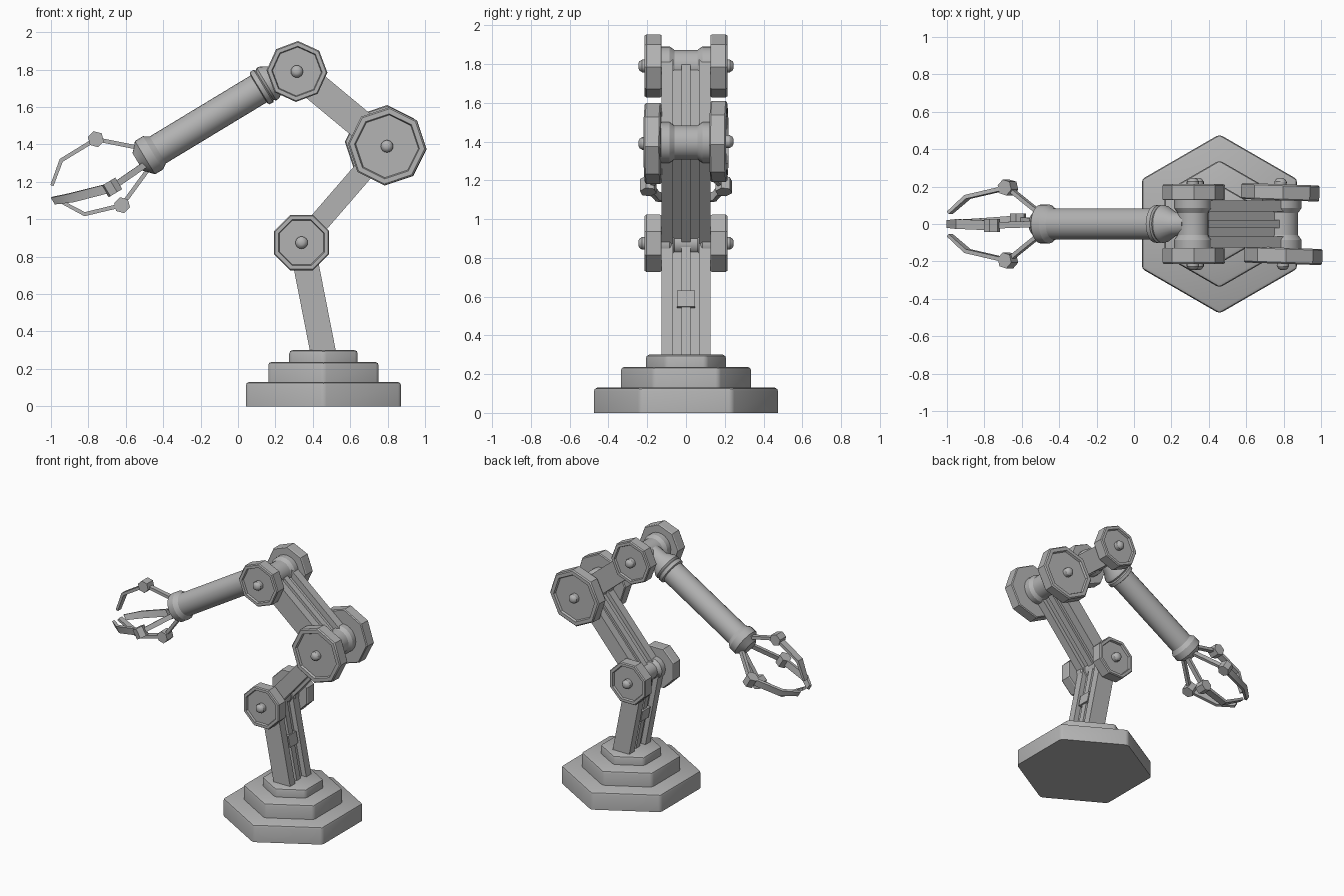
import bpy, bmesh, math
from mathutils import Vector

if "Cube" in bpy.data.objects:
    bpy.data.objects.remove(bpy.data.objects["Cube"], do_unlink=True)

grey = bpy.data.materials.new("machine_grey")
grey.use_nodes = True
GREY = (0.45, 0.45, 0.45, 1)
grey.diffuse_color = GREY
grey.node_tree.nodes["Principled BSDF"].inputs["Base Color"].default_value = GREY
parts = []
X, Y, Z = Vector((1, 0, 0)), Vector((0, 1, 0)), Vector((0, 0, 1))


def finish(name, bm):
    bmesh.ops.remove_doubles(bm, verts=bm.verts, dist=0.00005)
    bmesh.ops.recalc_face_normals(bm, faces=bm.faces)
    mesh = bpy.data.meshes.new(name)
    bm.to_mesh(mesh)
    bm.free()
    mesh.materials.append(grey)
    obj = bpy.data.objects.new(name, mesh)
    bpy.context.collection.objects.link(obj)
    parts.append(obj)
    return obj


def loft(bm, rings):
    """Skin consecutive rings of vertices and close both ends."""
    n = len(rings[0])
    for a, b in zip(rings, rings[1:]):
        for i in range(n):
            j = (i + 1) % n
            bm.faces.new((a[i], a[j], b[j], b[i]))
    bm.faces.new(rings[0])
    bm.faces.new(rings[-1])


def lathe(name, origin, axis, profile, sides, phase=0.0, bevel=0.0):
    """Turn (distance along axis, radius) pairs around an axis."""
    axis = Vector(axis).normalized()
    ref = X if abs(axis.x) < 0.5 else Y
    e1 = (ref - axis * ref.dot(axis)).normalized()
    e2 = axis.cross(e1)
    bm = bmesh.new()
    rings = []
    for s, r in profile:
        ring = []
        for i in range(sides):
            a = math.radians(phase) + math.tau * i / sides
            ring.append(bm.verts.new(Vector(origin) + axis * s
                                     + (e1 * math.cos(a) + e2 * math.sin(a)) * r))
        rings.append(ring)
    loft(bm, rings)
    if bevel:
        low = min(v.co.z for v in bm.verts) + 0.001
        edges = [e for e in bm.edges if max(v.co.z for v in e.verts) > low]
        bmesh.ops.bevel(bm, geom=edges, offset=bevel, segments=2,
                        profile=0.5, affect='EDGES')
    return finish(name, bm)


def strip(name, points, side, width, thick, tip=1.0):
    """Sweep a rectangle along a path; side is the direction of its width."""
    side = Vector(side).normalized()
    pts = [Vector(p) for p in points]
    bm = bmesh.new()
    rings = []
    for i, p in enumerate(pts):
        tangent = (pts[min(i + 1, len(pts) - 1)] - pts[max(i - 1, 0)]).normalized()
        normal = tangent.cross(side).normalized()
        k = tip if i == len(pts) - 1 else 1.0
        w, t = side * width * k / 2, normal * thick * k / 2
        rings.append([bm.verts.new(p + o) for o in (w + t, w - t, -w - t, -w + t)])
    loft(bm, rings)
    return finish(name, bm)


# Stepped hexagonal base
for name, z0, z1, half in (("base_bottom", 0, 0.13, 0.415),
                           ("base_middle", 0.13, 0.237, 0.295),
                           ("base_top", 0.237, 0.3, 0.183)):
    r = half / math.cos(math.pi / 6)
    lathe(name, (0.457, 0, 0), Z, [(z0, r), (z1, r)], 6, 30, 0.018)

# Joint centres
foot = Vector((0.457, 0, 0.28))
elbow_low = Vector((0.34, 0, 0.875))
elbow_mid = Vector((0.79, 0, 1.395))
elbow_top = Vector((0.315, 0, 1.79))

# Arm links: two side plates, a recessed web and a centre rail
for name, p, q, depth in (("lower_arm", foot, elbow_low, 0.136),
                          ("middle_arm", elbow_low, elbow_mid, 0.11),
                          ("upper_arm", elbow_mid, elbow_top, 0.154)):
    for label, s in (("front", -1), ("back", 1)):
        off = Y * 0.096 * s
        strip(f"{name}_{label}_plate", [p + off, q + off], Y, 0.06, depth)
    strip(name + "_web", [p, q], Y, 0.14, depth * 0.45)
    strip(name + "_rail", [p, q], Y, 0.045, depth * 0.75)

# Clip on the lower arm rail
strip("lower_arm_clip", [foot.lerp(elbow_low, 0.43), foot.lerp(elbow_low, 0.57)],
      Y, 0.095, 0.125)

# Joints: spool between two octagonal discs with recessed faces and pins
for name, c, R, hub, flare, phase, skew in (
        ("low_joint", elbow_low, 0.16, 0.06, 0.08, 22.5, 0),
        ("mid_joint", elbow_mid, 0.21, 0.088, 0.105, 4, 1),
        ("top_joint", elbow_top, 0.163, 0.083, 0.1, 2, 0)):
    spool = [(0.13, flare), (0.085, flare), (0.06, hub)]
    lathe(name + "_spool", c, Y, [(-s, r) for s, r in spool] + spool[::-1], 24)
    for label, s in (("front", -1), ("back", 1)):
        centre = c + Vector((-0.014, 0, 0.005)) * s * skew
        axis = Vector((0.035 * skew, 1, 0)) * s
        lathe(f"{name}_{label}_disc", centre, axis,
              [(0.127, R * 0.97), (0.134, R), (0.205, R), (0.213, R * 0.96),
               (0.213, R * 0.83), (0.198, R * 0.8)], 8, phase * s)
        lathe(f"{name}_{label}_pin", centre, axis,
              [(0.19, 0.033), (0.226, 0.033), (0.24, 0.024), (0.246, 0.012)], 16)

# Forearm tube with wrist and collar
wrist = Vector((-0.476, 0, 1.342))
reach = Vector((0.62, 0, 0.375)).normalized()
lathe("forearm", wrist, reach,
      [(-0.07, 0.055), (-0.05, 0.075), (-0.025, 0.104), (0.025, 0.104),
       (0.055, 0.084), (0.685, 0.084), (0.69, 0.1), (0.715, 0.102), (0.722, 0.092),
       (0.735, 0.102), (0.755, 0.098), (0.81, 0.065), (0.89, 0.06)], 24)

# Gripper: four jointed fingers given as root, knuckle, bend and tip
up = Vector((-reach.z, 0, reach.x))
side_path = [(-0.5, 0.055, 1.29), (-0.674, 0.195, 1.17),
             (-0.89, 0.145, 1.115), (-0.985, 0.06, 1.1)]
fingers = (
    ("top_finger", Y, [(-0.52, 0, 1.38), (-0.76, -0.008, 1.428),
                       (-0.945, 0, 1.315), (-0.995, 0, 1.18)]),
    ("bottom_finger", Y, [(-0.47, 0.01, 1.28), (-0.62, 0.02, 1.075),
                          (-0.82, 0.005, 1.027), (-0.985, 0, 1.115)]),
    ("back_finger", up, side_path),
    ("front_finger", up, [(x, -y, z) for x, y, z in side_path]))
for name, side, path in fingers:
    strip(name + "_root", path[:2], side, 0.034, 0.022)
    strip(name + "_claw", path[1:], side, 0.052, 0.022, 0.8)
    lathe(name + "_knuckle", path[1], side, [(-0.036, 0.044), (0.036, 0.044)], 6, 15)

# Smooth the round parts, keep the corners crisp
bpy.ops.object.select_all(action='DESELECT')
for obj in parts:
    obj.select_set(True)
bpy.context.view_layer.objects.active = parts[0]
bpy.ops.object.shade_smooth_by_angle(angle=math.radians(32))
